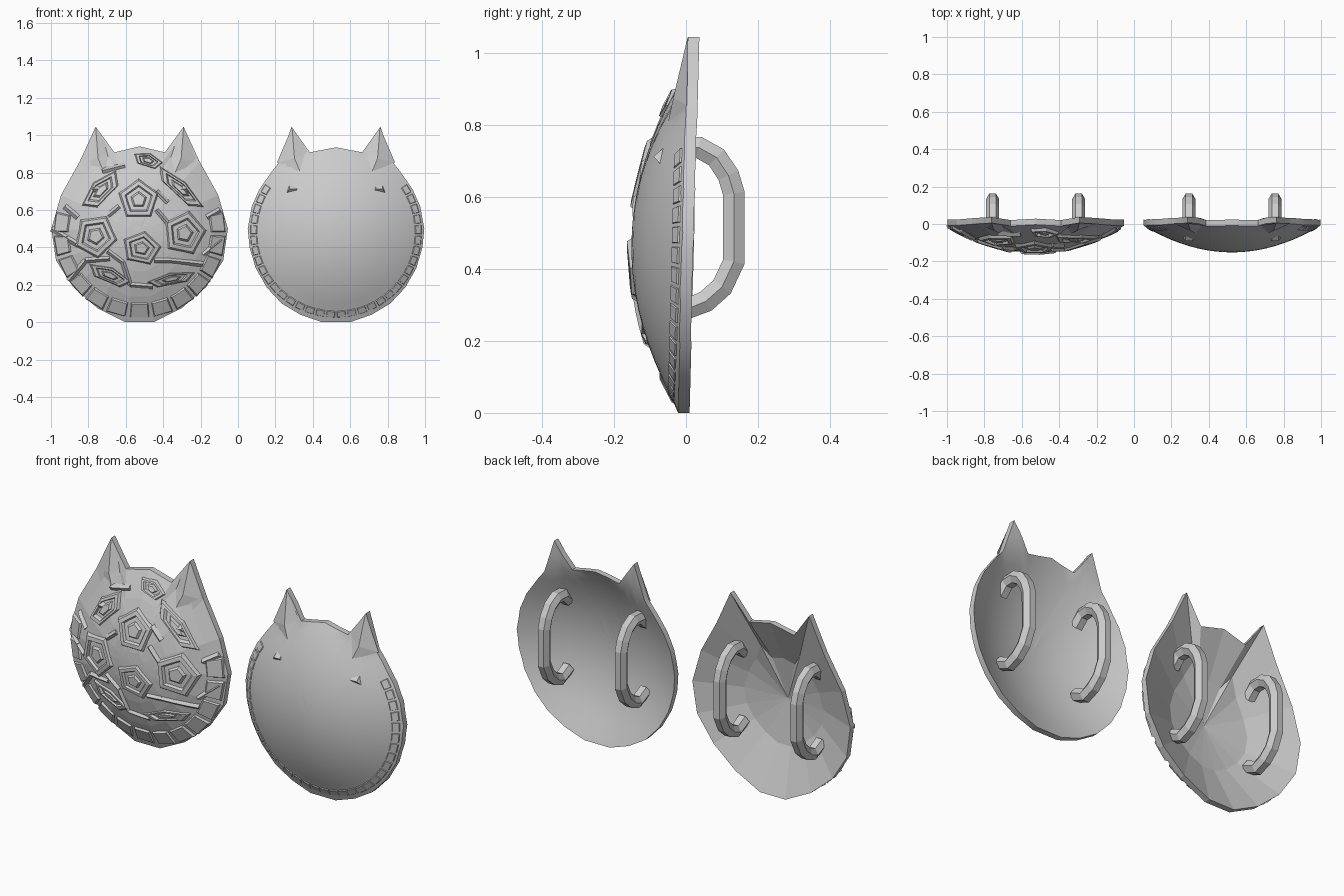
import bpy, bmesh, math
from mathutils import Vector

if "Cube" in bpy.data.objects:
    bpy.data.objects.remove(bpy.data.objects["Cube"])

RX, RZ, CZ, DEPTH, THICK = 0.472, 0.47, 0.48, 0.142, 0.032


def make(name, verts, faces, smooth=None):
    me = bpy.data.meshes.new(name)
    me.from_pydata(verts, [], faces)
    bm = bmesh.new()
    bm.from_mesh(me)
    bmesh.ops.recalc_face_normals(bm, faces=bm.faces)
    bm.to_mesh(me)
    bm.free()
    ob = bpy.data.objects.new(name, me)
    bpy.context.collection.objects.link(ob)
    if smooth:
        bpy.ops.object.select_all(action='DESELECT')
        bpy.context.view_layer.objects.active = ob
        ob.select_set(True)
        bpy.ops.object.shade_smooth_by_angle(angle=math.radians(smooth))
    return ob


def dome(x, z):
    """Front surface of the shield: slightly tilted rim plus a shallow bowl."""
    t2 = (x / RX) ** 2 + ((z - CZ) / RZ) ** 2
    return -0.022 + 0.026 * z - DEPTH * max(0, 1 - t2)


def on(cx, x, z, lift):
    return (cx + x, dome(x, z) - lift, z)


# Cat-eared domed shell, closed front to back
def shell(name, cx, half, sub, front, back, smooth):
    pts = half + [(-x, z) for x, z in reversed(half[1:])]
    outline = []
    for i, a in enumerate(pts):
        a, b = Vector(a), Vector(pts[(i + 1) % len(pts)])
        outline += [a.lerp(b, k / sub) for k in range(sub)]
    n = len(outline)
    verts, faces = [], []

    def side(rings, off):
        base = len(verts)
        verts.append(on(cx, 0, CZ, -off))
        for k in range(1, rings + 1):
            for p in outline:
                q = Vector((0, CZ)).lerp(p, k / rings)
                verts.append(on(cx, q.x, q.y, -off))
        for i in range(n):
            j = (i + 1) % n
            faces.append((base, base + 1 + i, base + 1 + j))
            for k in range(rings - 1):
                a = base + 1 + k * n
                faces.append((a + i, a + n + i, a + n + j, a + j))
        return len(verts) - n

    f, b = side(front, 0), side(back, THICK)
    for i in range(n):
        j = (i + 1) % n
        faces.append((f + i, b + i, b + j, f + j))
    make(name, verts, faces, smooth)


# Raised faceted cone on each ear
def ears(name, cx):
    verts, faces = [], []
    for s in (-1, 1):
        b = len(verts)
        for x, z, lift in ((.235, 1.042, .001), (.15, .905, -.003), (.19, .80, -.003),
                           (.315, .855, -.003), (.222, .875, .026)):
            verts.append(on(cx, s * x, z, lift))
        faces += [(b + i, b + (i + 1) % 4, b + 4) for i in range(4)]
    make(name, verts, faces)


# Pentagonal frames with a central boss
def frames(name, cx, h):
    verts, faces = [], []
    spots = [(-.005, .655, .115, .115, 0.0), (-.235, .46, .12, .125, .5),
             (.01, .395, .11, .095, 0.2), (.24, .475, .12, .125, .2),
             (-.205, .705, .14, .06, -.8), (.045, .865, .085, .04, .3),
             (.215, .715, .17, .045, .75), (-.16, .25, .13, .045, .4),
             (.17, .23, .14, .035, -.2)]
    for x, z, rx, rz, rot in spots:
        b = len(verts)
        rings = ((1, -.004), (.88, h), (.68, h), (.58, -.004), (.42, -.004), (.3, h * .8))
        for r, lift in rings:
            for i in range(5):
                a = math.pi / 2 + i * math.tau / 5
                u, v = math.cos(a) * rx * r, math.sin(a) * rz * r
                verts.append(on(cx, x + u * math.cos(rot) + v * math.sin(rot),
                                z - u * math.sin(rot) + v * math.cos(rot), lift))
        for k in range(5):
            if k == 3:
                continue
            for i in range(5):
                j = (i + 1) % 5
                faces.append((b + k * 5 + i, b + k * 5 + j, b + k * 5 + 5 + j, b + k * 5 + 5 + i))
        faces.append(tuple(b + 25 + i for i in range(5)))
    make(name, verts, faces)


# Sharp ridges linking the frames
def ridges(name, cx, h):
    verts, faces = [], []
    lines = [(-.34, .42, -.47, .50), (-.17, .38, -.09, .32), (.08, .33, .16, .33),
             (-.09, .32, -.05, .20), (.16, .33, .34, .31), (.34, .36, .44, .44),
             (-.05, .20, .07, .19), (-.29, .33, -.38, .22), (.09, .70, .15, .64),
             (-.11, .62, -.17, .57), (.09, .60, .15, .53), (-.16, .34, -.29, .33),
             (-.2, .81, -.08, .84), (.36, .56, .43, .60), (-.4, .62, -.33, .56)]
    for x0, z0, x1, z1 in lines:
        a, c = Vector((x0, z0)), Vector((x1, z1))
        d = (c - a).normalized()
        side = Vector((-d.y, d.x)) * .016
        b = len(verts)
        for k in range(4):
            p = a.lerp(c, k / 3)
            for q, lift in ((p - side, -.004), (p, h), (p + side, -.004)):
                verts.append(on(cx, q.x, q.y, lift))
        for k in range(3):
            for m in range(2):
                o = b + k * 3 + m
                faces.append((o, o + 1, o + 4, o + 3))
        faces += [(b, b + 1, b + 2), (b + 9, b + 10, b + 11)]
    make(name, verts, faces)


# Bevelled blocks round the rim
def rim_blocks(name, cx, start, end, count, inner, h):
    verts, faces = [], []
    step = math.radians(end - start) / count
    for k in range(count):
        a0 = math.radians(start) + step * (k + .06)
        a1 = a0 + step * .88
        b = len(verts)
        for lift, pad, ri, ro in ((-.006, 0, inner, .975), (h, step * .07, inner + .025, .965)):
            for a, r in ((a0 + pad, ri), (a1 - pad, ri), (a1 - pad, ro), (a0 + pad, ro)):
                verts.append(on(cx, math.sin(a) * RX * r, CZ + math.cos(a) * RZ * r, lift))
        faces.append((b + 4, b + 5, b + 6, b + 7))
        faces += [(b + i, b + (i + 1) % 4, b + 4 + (i + 1) % 4, b + 4 + i) for i in range(4)]
    make(name, verts, faces)


# Six-sided grip bent into a C
def handle(name, x):
    path = [(-.07, .69), (-.02, .735), (.035, .738), (.085, .71), (.118, .66), (.133, .61),
            (.133, .42), (.10, .35), (.055, .31), (0, .288), (-.07, .32)]
    cu = bpy.data.curves.new(name, 'CURVE')
    cu.dimensions = '3D'
    cu.bevel_depth, cu.bevel_resolution, cu.use_fill_caps = .035, 1, True
    sp = cu.splines.new('POLY')
    sp.points.add(len(path) - 1)
    for p, (y, z) in zip(sp.points, path):
        p.co = (x, y, z, 1)
    sp.use_smooth = False
    ob = bpy.data.objects.new(name, cu)
    bpy.context.collection.objects.link(ob)
    bpy.ops.object.select_all(action='DESELECT')
    bpy.context.view_layer.objects.active = ob
    ob.select_set(True)
    bpy.ops.object.convert(target='MESH')


carved = [(0, .94), (.135, .908), (.235, 1.045), (.32, .86), (.42, .68), (.472, .5),
          (.447, .33), (.355, .187), (.225, .075), (.075, 0)]
plain = [(0, .935), (.14, .908), (.238, 1.045), (.30, .86), (.34, .81), (.41, .71),
         (.45, .62), (.472, .5), (.462, .4), (.43, .29), (.37, .185), (.29, .1),
         (.19, .04), (.075, 0)]

shell("carved_shield", -.526, carved, 1, 7, 2, None)
shell("plain_shield", .524, plain, 2, 10, 8, 35)
for label, cx, h in (("carved", -.526, .013), ("plain", .524, -.0005)):
    ears(label + "_ears", cx)
    if h > 0:
        frames(label + "_frames", cx, h)
        ridges(label + "_ridges", cx, h)
    for side, s in (("left", -1), ("right", 1)):
        handle(f"{label}_{side}_handle", cx + s * .23)
rim_blocks("carved_rim_blocks", -.526, 75, 285, 13, .80, .009)
rim_blocks("plain_rim_blocks", .524, 55, 305, 34, .88, .004)
